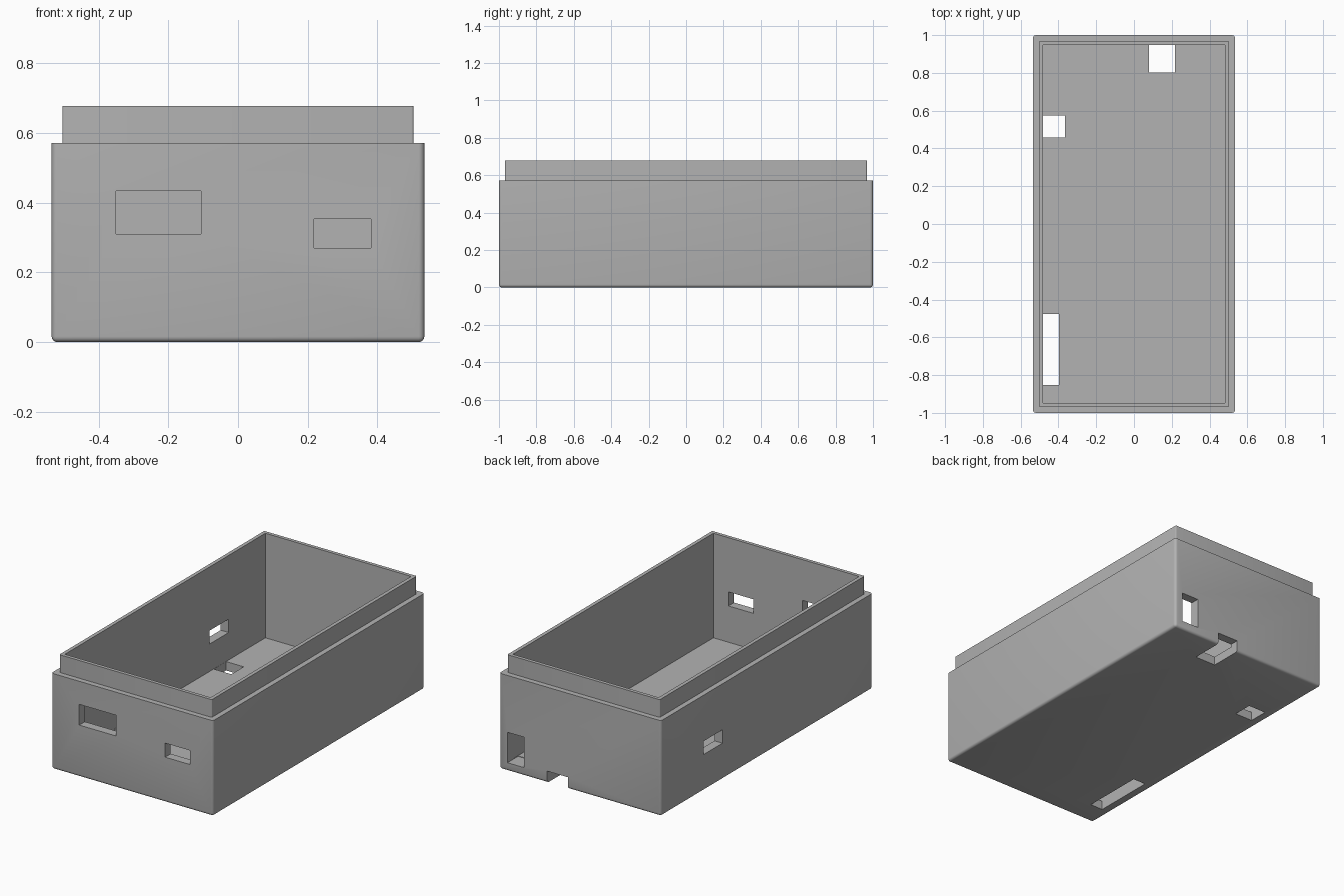
import bpy, bmesh, math

cube = bpy.data.objects.get("Cube")
if cube:
    bpy.data.objects.remove(cube, do_unlink=True)

GREY = (0.45, 0.45, 0.45, 1)
mat = bpy.data.materials.new("grey plastic")
mat.use_nodes = True
mat.diffuse_color = GREY
mat.node_tree.nodes["Principled BSDF"].inputs["Base Color"].default_value = GREY


def box(name, xs, ys, zs, radius=0, round_bottom=False):
    """Box from axis ranges, with rounded upright (and bottom) edges."""
    bm = bmesh.new()
    bmesh.ops.create_cube(bm, size=1)
    for v in bm.verts:
        v.co = [r[0] if c < 0 else r[1] for c, r in zip(v.co, (xs, ys, zs))]
    if radius:
        edges = []
        for e in bm.edges:
            a, b = (v.co.z for v in e.verts)
            if abs(a - b) > 0.01 or (round_bottom and max(a, b) < zs[0] + 0.01):
                edges.append(e)
        bmesh.ops.bevel(bm, geom=edges, offset=radius, segments=4,
                        profile=0.5, affect='EDGES')
    mesh = bpy.data.meshes.new(name)
    bm.to_mesh(mesh)
    bm.free()
    mesh.materials.append(mat)
    obj = bpy.data.objects.new(name, mesh)
    bpy.context.collection.objects.link(obj)
    return obj


def combine(target, tool, operation):
    """Apply a boolean and remove the tool."""
    mod = target.modifiers.new("boolean", 'BOOLEAN')
    mod.object, mod.operation, mod.solver = tool, operation, 'EXACT'
    bpy.context.view_layer.objects.active = target
    bpy.ops.object.modifier_apply(modifier=mod.name)
    bpy.data.objects.remove(tool, do_unlink=True)


W, L, H = 0.535, 1.0, 0.572       # outer half width, half length, shoulder
TOP, FLOOR = 0.678, 0.053
IX, IY = 0.482, 0.947             # cavity half sizes

# Outer case with a stepped lip, hollowed out
case = box("enclosure_base", (-W, W), (-L, L), (0, H), 0.016, True)
lip = box("lip", (-0.504, 0.504), (-0.968, 0.968), (0.3, TOP), 0.006)
combine(case, lip, 'UNION')
combine(case, box("cavity", (-IX, IX), (-IY, IY), (FLOOR, 1)), 'DIFFERENCE')

# Port openings: x range, y range, z range
FRONT, BACK, SIDE = (-1.1, -0.9), (0.9, 1.1), (-0.6, -0.4)
UNDER = (-0.1, 0.1)
openings = {
    "front_large": ((-0.35, -0.106), FRONT, (0.31, 0.434)),
    "front_small": ((0.218, 0.382), FRONT, (0.27, 0.354)),
    "back_upright": ((0.37, 0.481), BACK, (0.05, 0.232)),
    "back_notch": ((0.08, 0.218), (0.803, 1.1), (-0.1, 0.07)),
    "side_port": (SIDE, (0.42, 0.6), (0.217, 0.297)),
    "floor_hole": ((-0.481, -0.365), (0.458, 0.575), UNDER),
    "floor_slot": ((-0.481, -0.398), (-0.852, -0.477), UNDER),
}
for name, ranges in openings.items():
    combine(case, box(name, *ranges), 'DIFFERENCE')

# Smooth the rounded edges only
case.select_set(True)
bpy.context.view_layer.objects.active = case
bpy.ops.object.shade_smooth_by_angle(angle=math.radians(30))
